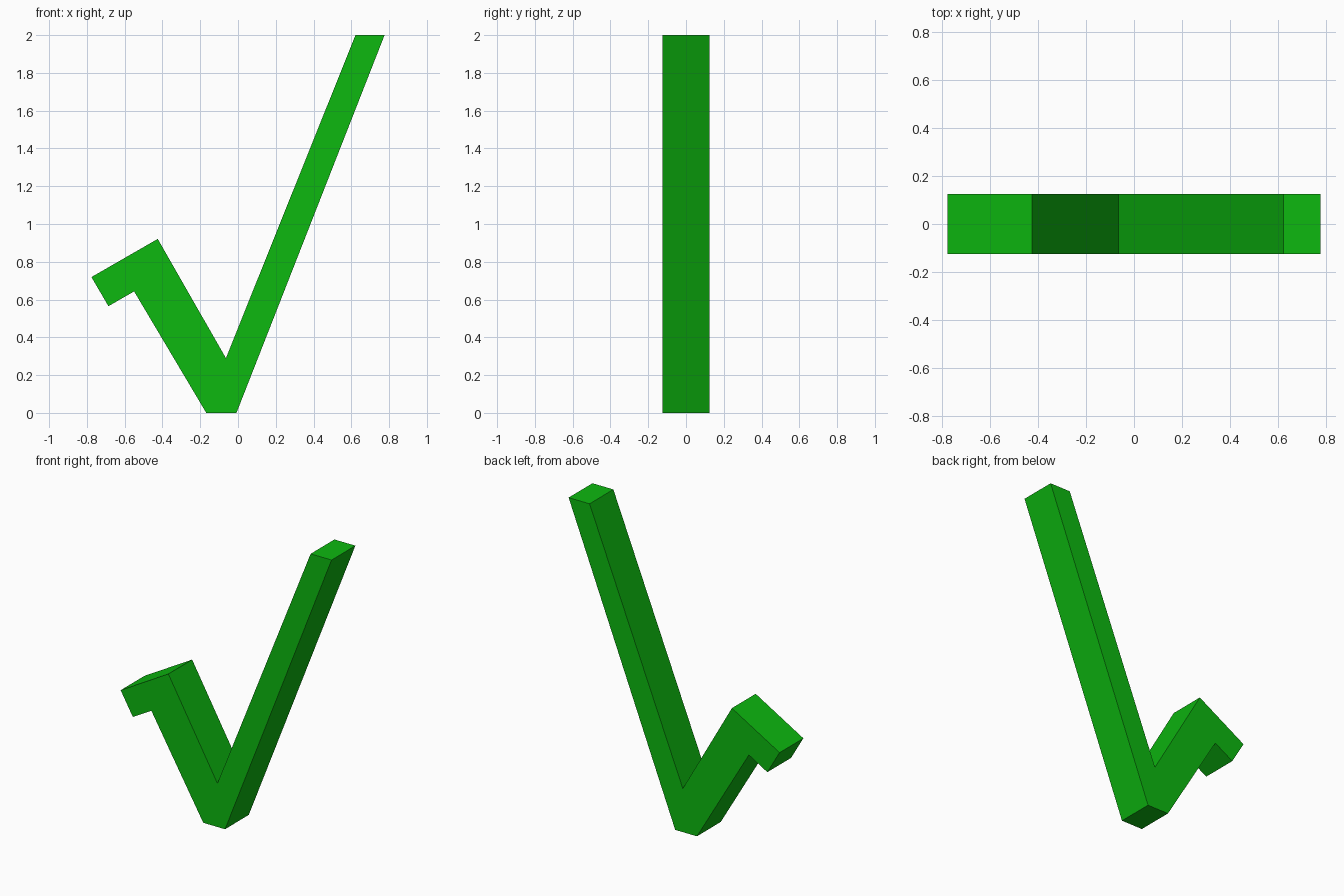
import bpy
import bmesh

cube = bpy.data.objects.get("Cube")
if cube:
    bpy.data.objects.remove(cube, do_unlink=True)

# Single green material
green = bpy.data.materials.new("bright_green")
green.use_nodes = True
colour = (0.004, 0.48, 0.005, 1)
green.diffuse_color = colour
green.node_tree.nodes["Principled BSDF"].inputs["Base Color"].default_value = colour


def extrude_profile(name, profile, depth, material):
    """Extrude an (x, z) outline along y, centred on y = 0."""
    bm = bmesh.new()
    face = bm.faces.new([bm.verts.new((x, -depth / 2, z)) for x, z in profile])
    result = bmesh.ops.extrude_face_region(bm, geom=[face], use_keep_orig=True)
    moved = [v for v in result["geom"] if isinstance(v, bmesh.types.BMVert)]
    bmesh.ops.translate(bm, verts=moved, vec=(0, depth, 0))
    bmesh.ops.recalc_face_normals(bm, faces=bm.faces)
    mesh = bpy.data.meshes.new(name)
    bm.to_mesh(mesh)
    bm.free()
    mesh.materials.append(material)
    obj = bpy.data.objects.new(name, mesh)
    bpy.context.collection.objects.link(obj)
    return obj


# Tick outline: flat foot, long arm, inner notch, short arm with hooked tip
outline = [
    (-0.168, 0), (-0.008, 0),
    (0.776, 2), (0.622, 2),
    (-0.064, 0.29),
    (-0.425, 0.921), (-0.776, 0.719),
    (-0.686, 0.565), (-0.55, 0.643),
]
extrude_profile("check_mark", outline, 0.25, green)
